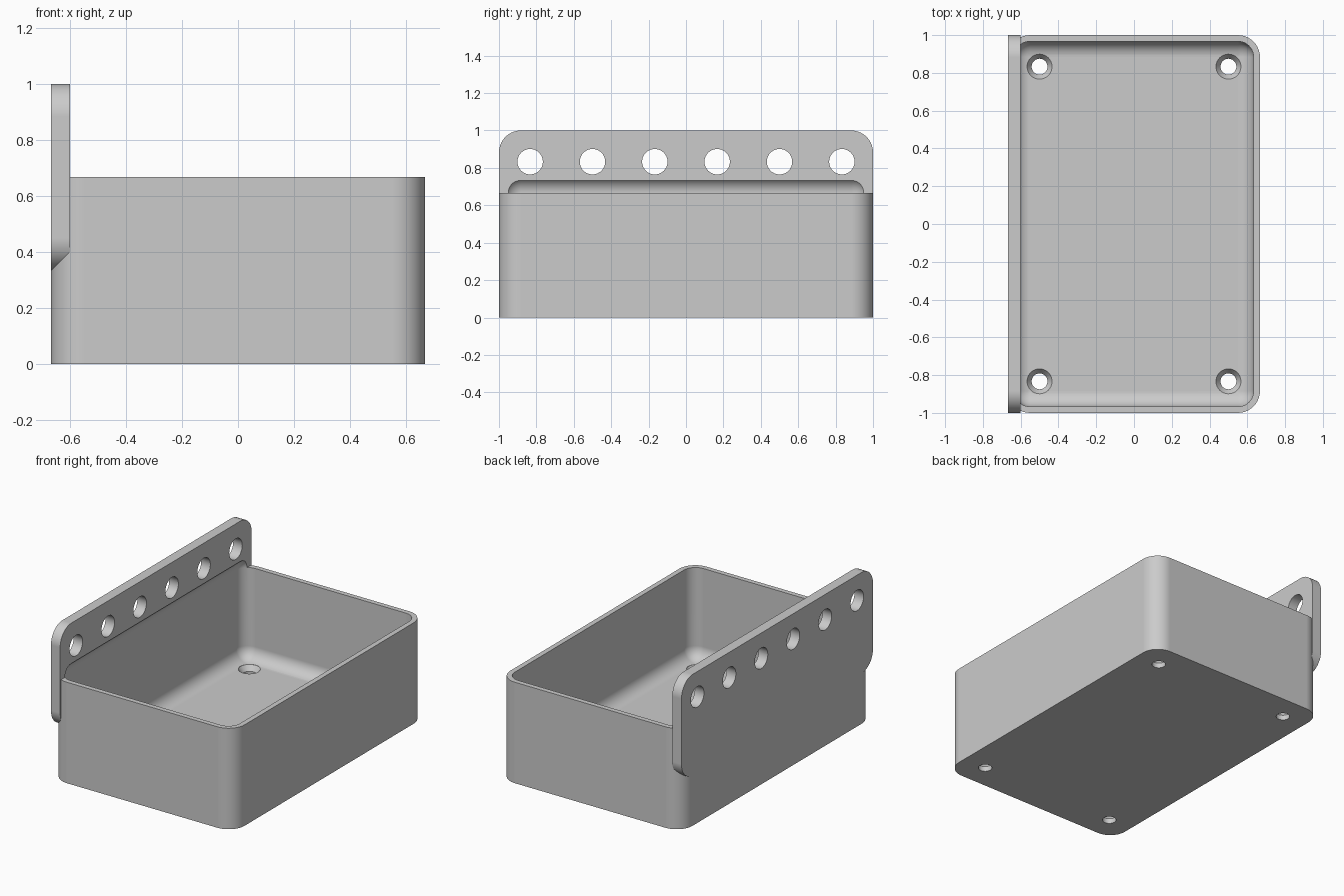
import bpy, bmesh, math
from mathutils import Matrix, Vector

cube = bpy.data.objects.get("Cube")
if cube:
    bpy.data.objects.remove(cube, do_unlink=True)

grey = bpy.data.materials.new("plain grey")
grey.use_nodes = True
colour = (0.6, 0.6, 0.6, 1)
grey.diffuse_color = colour
grey.node_tree.nodes["Principled BSDF"].inputs["Base Color"].default_value = colour


def finish(bm, name):
    mesh = bpy.data.meshes.new(name)
    bmesh.ops.recalc_face_normals(bm, faces=bm.faces)
    bm.to_mesh(mesh)
    bm.free()
    mesh.materials.append(grey)
    obj = bpy.data.objects.new(name, mesh)
    bpy.context.collection.objects.link(obj)
    return obj


def rounded_box(name, low, high, radius, axis=None):
    """Box between two corners; rounds edges along one axis, or all of them."""
    low, high = Vector(low), Vector(high)
    bm = bmesh.new()
    bmesh.ops.create_cube(bm, size=1)
    for v in bm.verts:
        v.co = Vector([(c + 0.5) * (h - l) + l for c, l, h in zip(v.co, low, high)])
    edges = [e for e in bm.edges if axis is None
             or abs((e.verts[0].co - e.verts[1].co).normalized()[axis]) > 0.9]
    bmesh.ops.bevel(bm, geom=edges, offset=radius, segments=10, profile=0.5, affect='EDGES')
    return finish(bm, name)


def add_cone(bm, x, y, z_low, r_low, z_high, r_high):
    bmesh.ops.create_cone(bm, cap_ends=True, segments=40, radius1=r_low, radius2=r_high,
                          depth=z_high - z_low,
                          matrix=Matrix.Translation((x, y, (z_low + z_high) / 2)))


def screw_hole(bm, x, y, profile):
    """Turned cutter: stacked rings joined into one closed solid."""
    rings = []
    for r, z in profile:
        ring = bmesh.ops.create_circle(bm, segments=40, radius=r,
                                       matrix=Matrix.Translation((x, y, z)))["verts"]
        rings.append(ring)
    for a, b in zip(rings, rings[1:]):
        for i in range(len(a)):
            bm.faces.new((a[i - 1], a[i], b[i], b[i - 1]))
    bm.faces.new(rings[0])
    bm.faces.new(rings[-1])


def combine(target, other, operation):
    """Apply a boolean and remove the helper."""
    other.hide_render = True
    mod = target.modifiers.new("join", 'BOOLEAN')
    mod.operation, mod.object, mod.solver = operation, other, 'EXACT'
    bpy.context.view_layer.objects.active = target
    bpy.ops.object.modifier_apply(modifier=mod.name)
    bpy.data.objects.remove(other, do_unlink=True)


W, H, FLOOR, CORNER = 0.667, 0.667, 0.067, 0.117

# Tray body and tall mounting plate on its side
tray = rounded_box("wall_mount_tray", (-W, -1, 0), (W, 1, H), CORNER, axis=2)
plate = rounded_box("mounting_plate", (-W, -1, 0.333), (-0.6, 1, 1), CORNER, axis=0)
combine(tray, plate, 'UNION')

# Softly rounded cavity, also biting into the plate
cavity = rounded_box("cavity", (-0.633, -0.967, FLOOR), (0.633, 0.967, 0.75), 0.083)
combine(tray, cavity, 'DIFFERENCE')

# Row of holes through the plate, drilled along x
bm = bmesh.new()
for i in range(6):
    add_cone(bm, -0.833, (i - 2.5) / 3, -0.75, 0.068, -0.55, 0.068)
bm.transform(Matrix.Rotation(math.pi / 2, 4, 'Y'))
bm.transform(Matrix.Scale(-1, 4, (0, 0, 1)) if bm.verts[:][0].co.z < 0 else Matrix())
combine(tray, finish(bm, "plate_holes"), 'DIFFERENCE')

# Countersunk screw holes in the floor
bm = bmesh.new()
for x in (-0.5, 0.5):
    for y in (-0.833, 0.833):
        screw_hole(bm, x, y, [(0.042, -0.1), (0.042, 0.033), (0.066, FLOOR), (0.066, 0.2)])
combine(tray, finish(bm, "screw_holes"), 'DIFFERENCE')

# Smooth rounds with crisp edges
bpy.ops.object.select_all(action='DESELECT')
tray.select_set(True)
bpy.context.view_layer.objects.active = tray
bpy.ops.object.shade_smooth_by_angle(angle=math.radians(30))
weighted = tray.modifiers.new("even_normals", 'WEIGHTED_NORMAL')
weighted.keep_sharp = True
